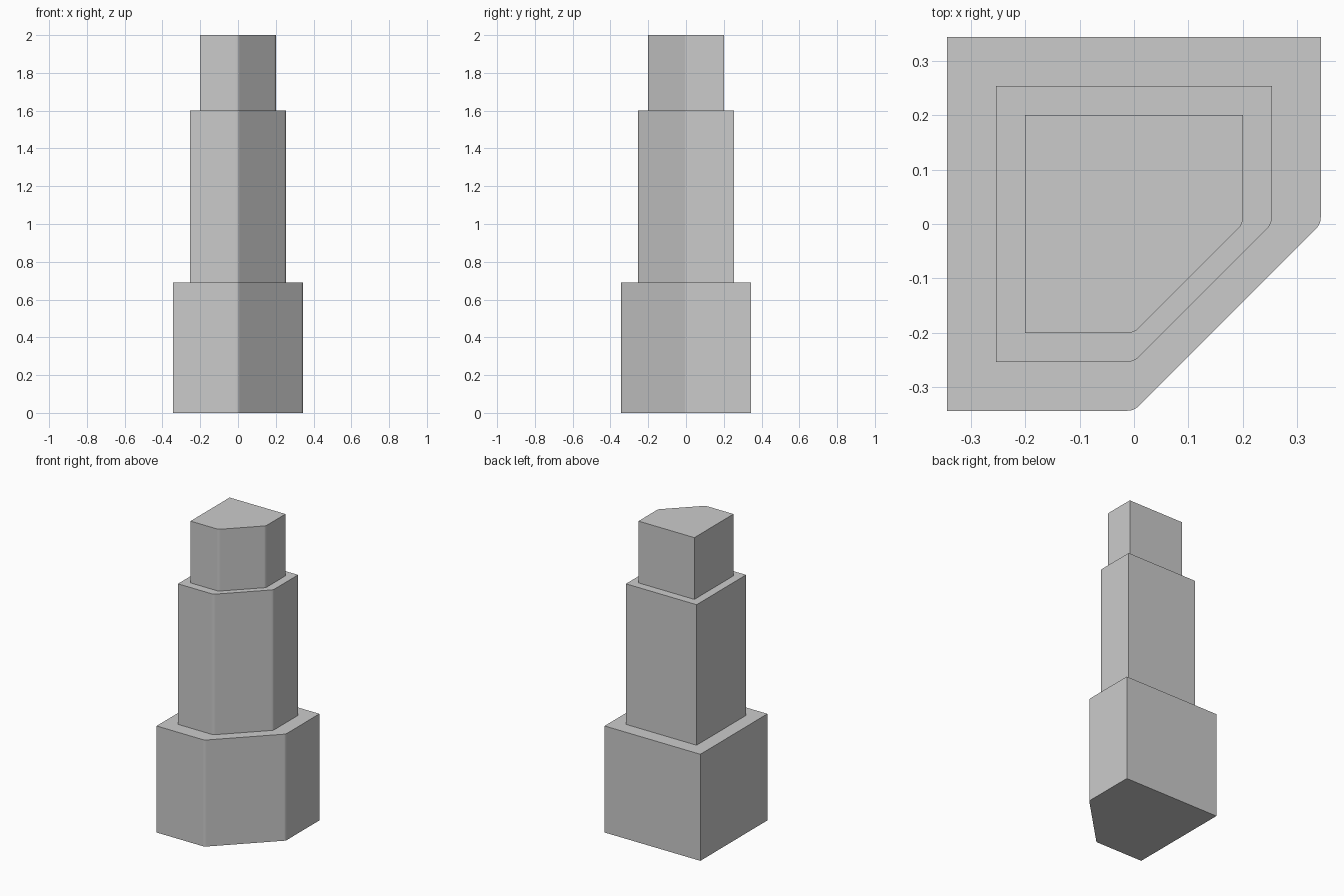
import bpy, bmesh
from mathutils import Vector

if "Cube" in bpy.data.objects:
    bpy.data.objects.remove(bpy.data.objects["Cube"])


def soft_corner(prev, corner, nxt, t=0.012, steps=4):
    """Small quadratic rounding of one profile corner."""
    c = Vector(corner)
    a = c + (Vector(prev) - c).normalized() * t
    b = c + (Vector(nxt) - c).normalized() * t
    return [a.lerp(c, k / steps).lerp(c.lerp(b, k / steps), k / steps)
            for k in range(steps + 1)]


def tier(name, s, z0, z1):
    """Square column with its front-right corner cut off, softened at the cut."""
    pts = [(-s, s), (-s, -s)]
    pts += soft_corner((-s, -s), (0, -s), (s, 0))
    pts += soft_corner((0, -s), (s, 0), (s, s))
    pts += [(s, s)]
    bm = bmesh.new()
    base = bm.faces.new([bm.verts.new((p[0], p[1], z0)) for p in pts])
    top = bmesh.ops.extrude_face_region(bm, geom=[base], use_keep_orig=True)
    verts = [g for g in top["geom"] if isinstance(g, bmesh.types.BMVert)]
    bmesh.ops.translate(bm, verts=verts, vec=(0, 0, z1 - z0))
    bmesh.ops.recalc_face_normals(bm, faces=bm.faces)
    mesh = bpy.data.meshes.new(name)
    bm.to_mesh(mesh)
    bm.free()
    obj = bpy.data.objects.new(name, mesh)
    bpy.context.collection.objects.link(obj)
    return obj


# Three stacked tiers, narrowing upward
tier("base_tier", 0.343, 0.0, 0.69)
tier("middle_tier", 0.253, 0.69, 1.6)
tier("top_tier", 0.2, 1.6, 2.0)
